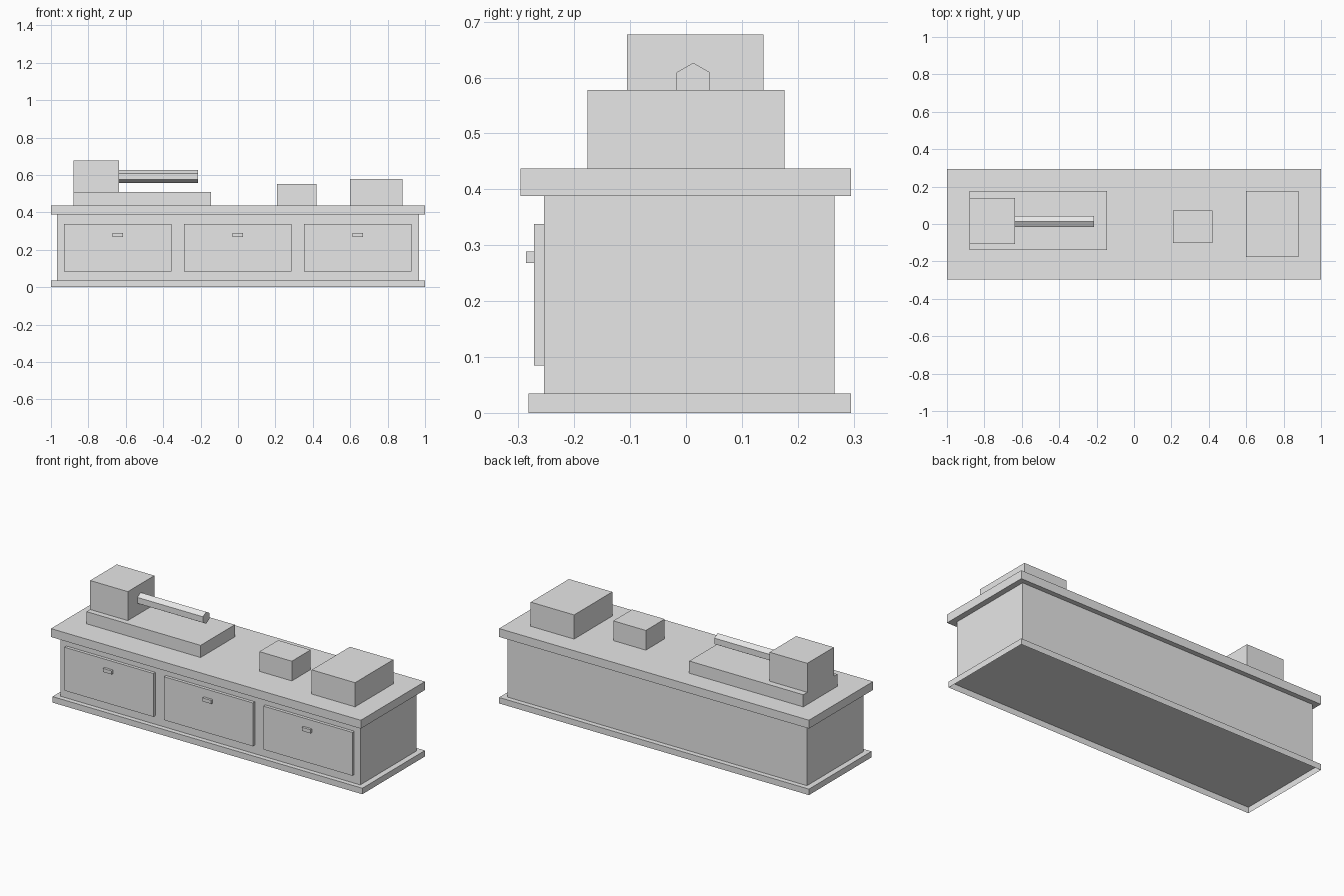
import bpy, bmesh, math
from mathutils import Matrix, Vector

if "Cube" in bpy.data.objects:
    bpy.data.objects.remove(bpy.data.objects["Cube"])

grey = bpy.data.materials.new("light_grey")
grey.diffuse_color = (0.8, 0.8, 0.8, 1)
grey.use_nodes = True
grey.node_tree.nodes["Principled BSDF"].inputs["Base Color"].default_value = grey.diffuse_color


def finish(name, bm):
    mesh = bpy.data.meshes.new(name)
    bm.to_mesh(mesh)
    bm.free()
    mesh.materials.append(grey)
    obj = bpy.data.objects.new(name, mesh)
    bpy.context.collection.objects.link(obj)
    return obj


def box(name, x, y, z, open_bottom=False):
    """Box from (min, max) ranges, optionally without its underside."""
    bm = bmesh.new()
    bmesh.ops.create_cube(bm, size=1)
    for v in bm.verts:
        v.co = Vector([r[0] if c < 0 else r[1] for r, c in zip((x, y, z), v.co)])
    bm.normal_update()
    if open_bottom:
        under = [f for f in bm.faces if f.normal.z < -0.5]
        bmesh.ops.delete(bm, geom=under, context='FACES_ONLY')
    return finish(name, bm)


# Cabinet: hollow plinth, body and worktop
box("plinth", (-1, 1), (-0.282, 0.295), (0, 0.035), open_bottom=True)
box("cabinet_body", (-0.967, 0.967), (-0.254, 0.266), (0.035, 0.388))
box("worktop", (-1, 1), (-0.296, 0.295), (0.388, 0.437))

# Three front panels with handles
for i, cx in enumerate((-0.643, -0.001, 0.641)):
    box(f"drawer_front_{i + 1}", (cx - 0.287, cx + 0.287), (-0.272, -0.254), (0.085, 0.338))
    box(f"handle_{i + 1}", (cx - 0.028, cx + 0.028), (-0.286, -0.272), (0.268, 0.289))

# Machine: bed, head and six-sided spindle
box("machine_bed", (-0.88, -0.144), (-0.139, 0.176), (0.437, 0.508))
box("machine_head", (-0.88, -0.637), (-0.106, 0.139), (0.508, 0.677))
bm = bmesh.new()
bmesh.ops.create_cone(bm, cap_ends=True, segments=6, radius1=0.0345, radius2=0.0345, depth=0.423)
# lay along x with a corner pointing up
lay = Matrix.Rotation(math.pi / 2, 4, 'Y')
bm.normal_update()
if max(abs(v.co.x) for v in bm.verts) < 0.034:
    lay = lay @ Matrix.Rotation(math.pi / 6, 4, 'Z')
bmesh.ops.transform(bm, matrix=Matrix.Translation((-0.4255, 0.013, 0.592)) @ lay, verts=bm.verts)
finish("spindle", bm)

# Boxes on the worktop
box("small_box", (0.209, 0.419), (-0.102, 0.072), (0.437, 0.552))
box("large_box", (0.599, 0.879), (-0.176, 0.176), (0.437, 0.578))
